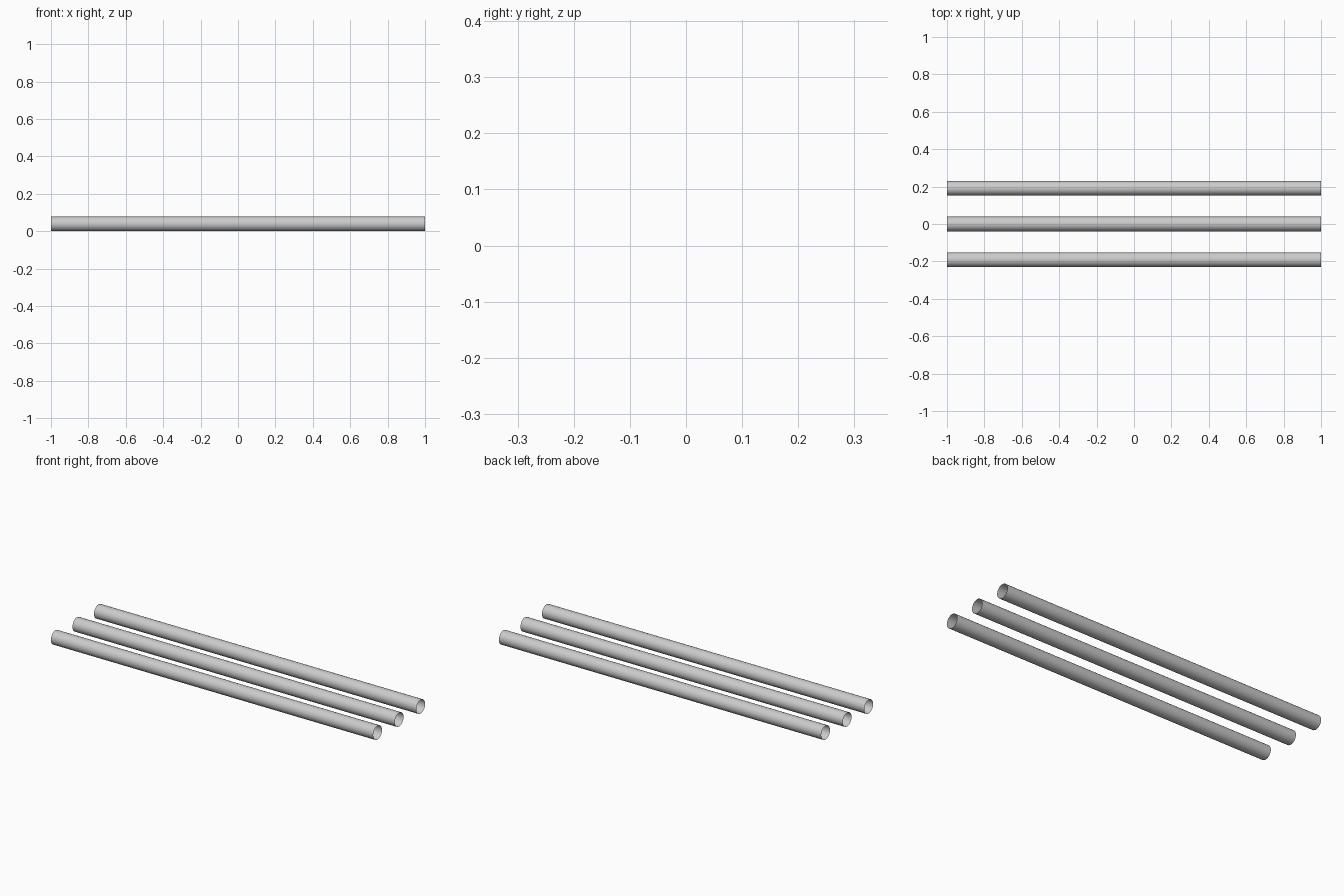
import bpy
import math

if "Cube" in bpy.data.objects:
    bpy.data.objects.remove(bpy.data.objects["Cube"])

RADIUS = 0.039
SPACING = 0.191
LENGTH = 2.0


def open_tube(name, y):
    # thin-walled tube along x, open at both ends
    bpy.ops.mesh.primitive_cylinder_add(
        vertices=32, radius=RADIUS, depth=LENGTH, end_fill_type='NOTHING',
        location=(0, y, RADIUS), rotation=(0, math.pi / 2, 0))
    tube = bpy.context.object
    tube.name = name
    bpy.ops.object.transform_apply(location=False, rotation=True, scale=True)
    bpy.ops.object.shade_smooth_by_angle(angle=math.radians(40))
    return tube


# three parallel tubes
for name, row in (("front_tube", -1), ("middle_tube", 0), ("back_tube", 1)):
    open_tube(name, row * SPACING)
